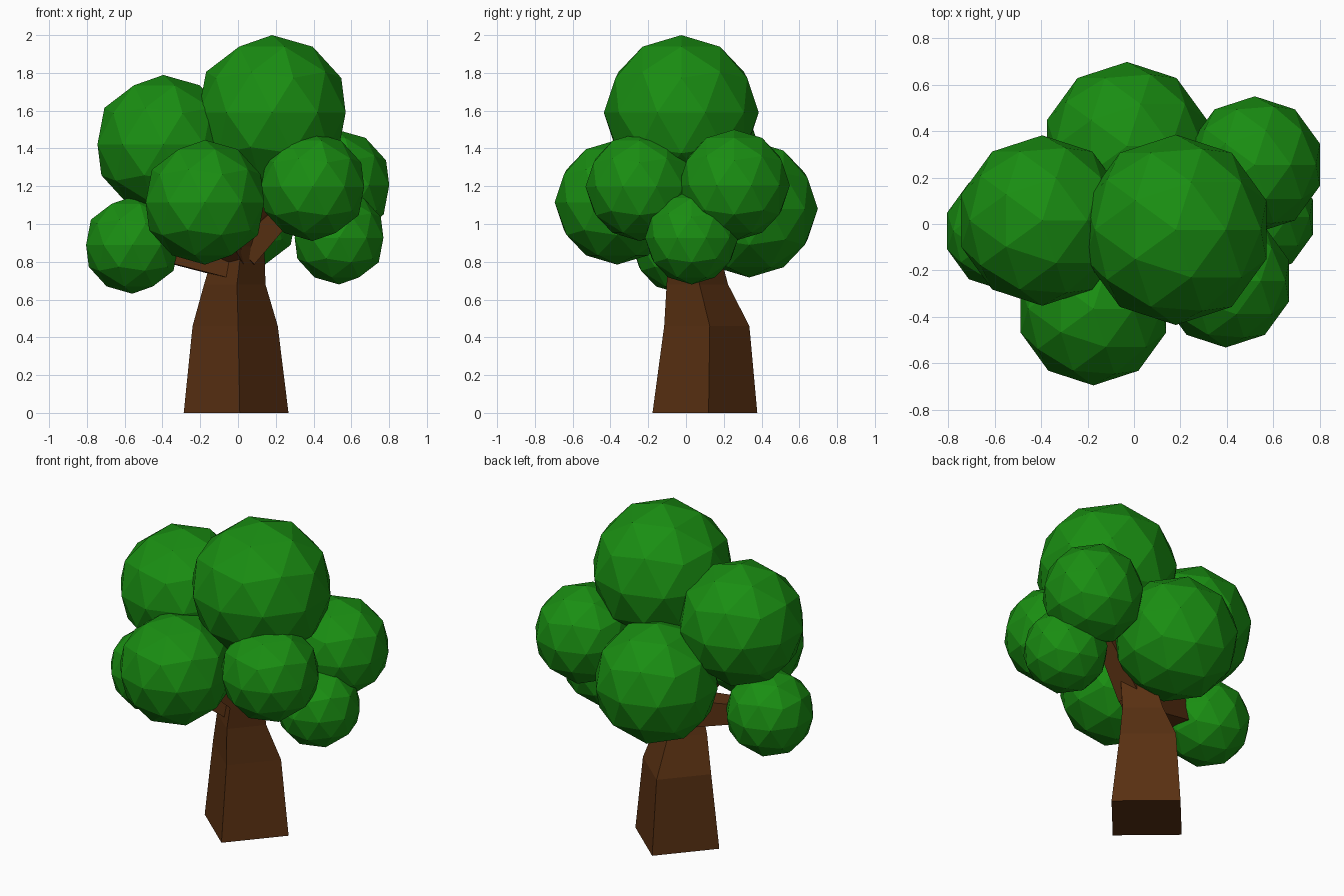
import bpy, bmesh, math
from mathutils import Vector

if "Cube" in bpy.data.objects:
    bpy.data.objects.remove(bpy.data.objects["Cube"])


def material(name, color):
    m = bpy.data.materials.new(name)
    m.diffuse_color = color
    m.use_nodes = True
    m.node_tree.nodes["Principled BSDF"].inputs["Base Color"].default_value = m.diffuse_color
    return m


bark = material("bark", (0.10, 0.03, 0.006, 1))
leaf = material("leaf", (0.01, 0.27, 0.006, 1))


def limb(name, rings):
    """Closed four-sided flat-shaded limb through rings of corner points."""
    bm = bmesh.new()
    loops = [[bm.verts.new(p) for p in ring] for ring in rings]
    for a, b in zip(loops, loops[1:]):
        for i in range(4):
            j = (i + 1) % 4
            bm.faces.new((a[i], a[j], b[j], b[i]))
    bm.faces.new(loops[0][::-1])
    bm.faces.new(loops[-1])
    bmesh.ops.recalc_face_normals(bm, faces=bm.faces)
    mesh = bpy.data.meshes.new(name)
    bm.to_mesh(mesh)
    bm.free()
    mesh.materials.append(bark)
    obj = bpy.data.objects.new(name, mesh)
    bpy.context.collection.objects.link(obj)


def flat_ring(x, y, z, r, turn=-86):
    return [Vector((x + r * math.cos(math.radians(turn + 90 * i)),
                    y + r * math.sin(math.radians(turn + 90 * i)), z)) for i in range(4)]


def branch(name, start, end, r0, r1):
    """Tapered square branch between two points."""
    start, end = Vector(start), Vector(end)
    d = (end - start).normalized()
    side = d.cross(Vector((0, 0, 1))).normalized()
    up = side.cross(d)
    limb(name, [[c + (side * sx + up * sy) * r
                 for sx, sy in ((-1, -1), (1, -1), (1, 1), (-1, 1))]
                for c, r in ((start, r0), (end, r1))])


# Trunk: square section, tapering and leaning forward
limb("trunk", [
    flat_ring(-0.01, 0.10, 0.0, 0.278),
    flat_ring(-0.015, 0.11, 0.46, 0.226),
    flat_ring(-0.017, 0.06, 0.68, 0.163),
    flat_ring(0.01, 0.04, 0.88, 0.13),
    flat_ring(0.10, 0.0, 1.30, 0.08),
])

# Branches reaching into the foliage
branch("left_branch", (-0.05, 0.04, 0.80), (-0.50, -0.02, 0.88), 0.085, 0.05)
branch("right_branch", (0.02, 0.03, 0.84), (0.36, 0.10, 1.18), 0.075, 0.04)
branch("front_branch", (0.0, 0.02, 0.82), (-0.15, -0.28, 1.08), 0.07, 0.04)
branch("upper_left_branch", (0.0, 0.03, 0.88), (-0.33, 0.02, 1.34), 0.07, 0.04)

# Foliage: faceted balls (x, y, z, radius)
foliage = {
    "foliage_top": (0.18, -0.025, 1.59, 0.41),
    "foliage_upper_left": (-0.395, 0.015, 1.422, 0.367),
    "foliage_front": (-0.175, -0.365, 1.115, 0.33),
    "foliage_front_right": (0.395, -0.245, 1.197, 0.287),
    "foliage_back_right": (0.52, 0.255, 1.205, 0.295),
    "foliage_low_right": (0.535, 0.03, 0.927, 0.247),
    "foliage_back": (-0.03, 0.335, 1.08, 0.363),
    "foliage_low_left": (-0.56, -0.03, 0.888, 0.257),
}
for name, (x, y, z, r) in foliage.items():
    bpy.ops.mesh.primitive_ico_sphere_add(subdivisions=2, radius=r, location=(x, y, z))
    ball = bpy.context.object
    ball.name = name
    ball.data.materials.append(leaf)
